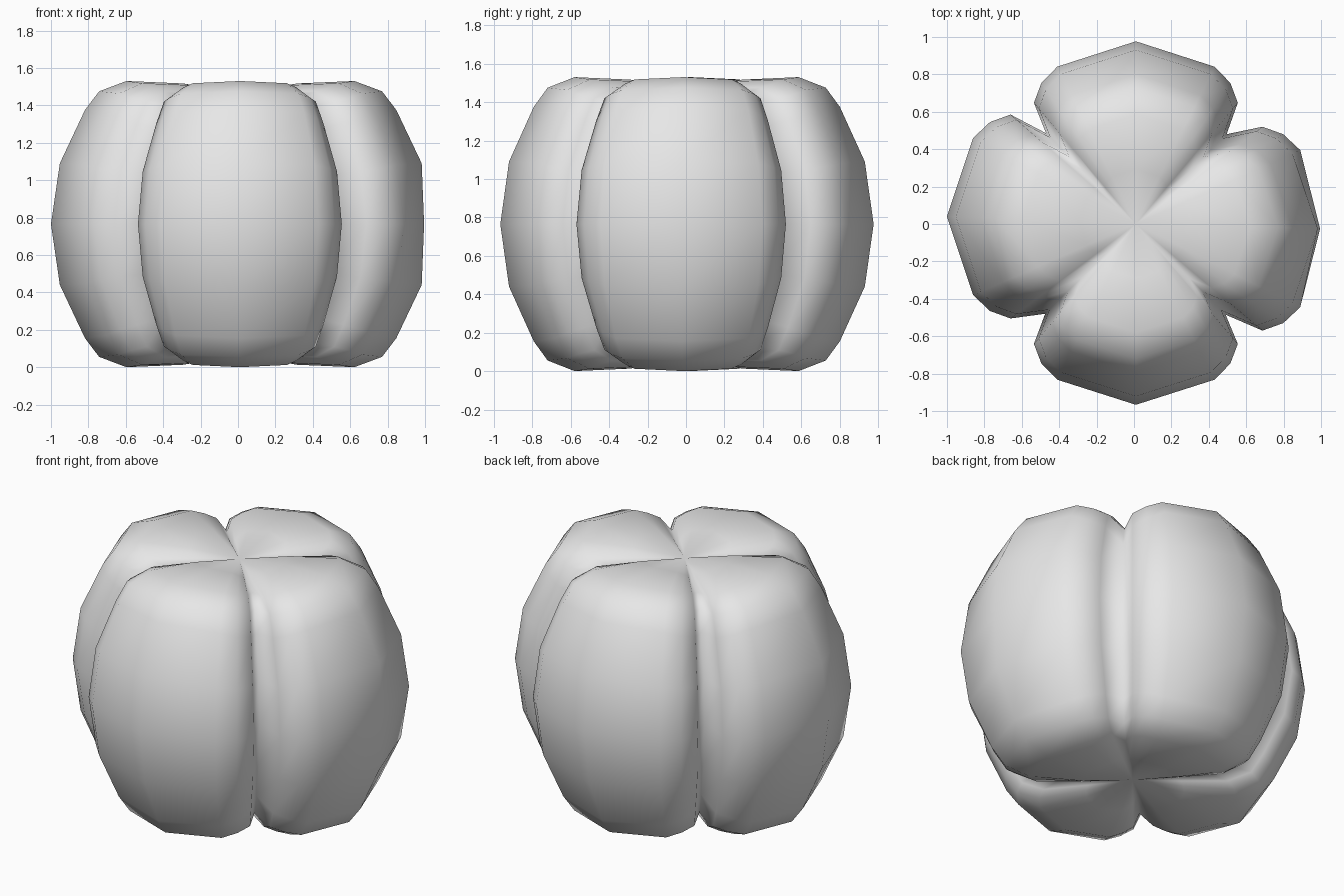
import bpy
import bmesh
from mathutils import Matrix, Vector

cube = bpy.data.objects.get("Cube")
if cube:
    bpy.data.objects.remove(cube, do_unlink=True)

MID = 0.765          # height of the widest ring
CENTRE_X = 0.01

# One lobe in plan: outward distance, sideways distance, sag of the upper rings
HALF_LOBE = [(0.67, 0.545, 0.055), (0.78, 0.505, 0.035), (0.87, 0.42, 0.012)]
TIP = (1.01, 0.0, 0.0)

# Right, back, left, front lobes: angle, length scale, sideways shift
LOBES = [(0, 1.01, -0.025), (90, 0.967, 0.0), (180, 1.0, -0.04), (270, 0.957, 0.0)]

# Rings: plan scale, height above the middle, sag strength
UPPER = [(0.953, 0.325, 0.8), (0.82, 0.61, 1.3), (0.745, 0.71, 1.0),
         (0.6, 0.765, 1.0), (0.3, 0.752, 0.8)]
RINGS = [(s, -h, d) for s, h, d in reversed(UPPER)] + [(1, 0, 0)] + UPPER
POLE = 0.70


def plan_outline():
    """Four lobes separated by narrow creases, counter-clockwise."""
    points = []
    for angle, length, shift in LOBES:
        turn = Matrix.Rotation(angle * 3.14159265 / 180, 2)
        lobe = [(u, -v, d) for u, v, d in HALF_LOBE] + [TIP] + HALF_LOBE[::-1]
        for u, v, sag in lobe:
            points.append((turn @ Vector((u * length, v + shift)), sag))
        # crease that follows this lobe
        points.append((turn @ Vector((0.485, 0.48)), 0.085))
    return points


def build_body():
    bm = bmesh.new()
    outline = plan_outline()
    count = len(outline)
    rings = []
    for scale, height, strength in RINGS:
        side = 1 if height > 0 else -1
        ring = []
        for p, sag in outline:
            z = MID + height - side * sag * strength
            x = min(p.x * scale + CENTRE_X, 0.995)
            ring.append(bm.verts.new((x, p.y * scale, z)))
        rings.append(ring)
    for low, high in zip(rings, rings[1:]):
        for i in range(count):
            j = (i + 1) % count
            bm.faces.new((low[i], low[j], high[j], high[i]))
    # shallow dimples close the top and the underside
    top = bm.verts.new((CENTRE_X, 0, MID + POLE))
    base = bm.verts.new((CENTRE_X, 0, MID - POLE))
    for i in range(count):
        j = (i + 1) % count
        bm.faces.new((rings[-1][i], rings[-1][j], top))
        bm.faces.new((rings[0][j], rings[0][i], base))
    bmesh.ops.recalc_face_normals(bm, faces=bm.faces)
    for face in bm.faces:
        face.smooth = True
    mesh = bpy.data.meshes.new("lobed_body")
    bm.to_mesh(mesh)
    bm.free()
    body = bpy.data.objects.new("lobed_body", mesh)
    bpy.context.collection.objects.link(body)
    return body


# Plain light grey skin
grey = bpy.data.materials.new("light_grey")
grey.use_nodes = True
colour = (0.8, 0.8, 0.8, 1)
grey.diffuse_color = colour
grey.node_tree.nodes["Principled BSDF"].inputs["Base Color"].default_value = colour

build_body().data.materials.append(grey)
